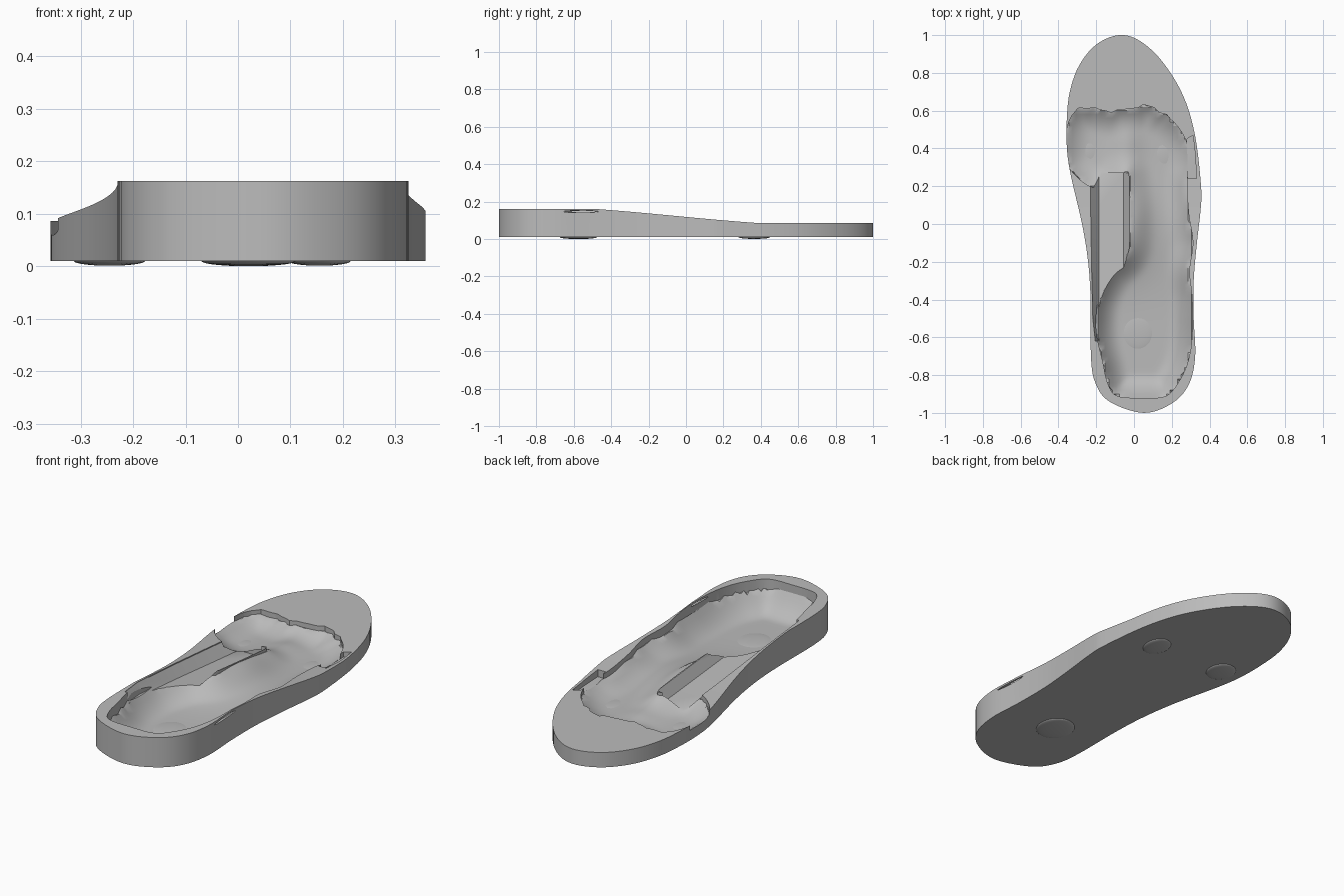
import bpy, bmesh, math, random
from mathutils import Vector

random.seed(4)
cube = bpy.data.objects.get("Cube")
if cube:
    bpy.data.objects.remove(cube, do_unlink=True)

grey = bpy.data.materials.new("warm_grey")
grey.use_nodes = True
grey.diffuse_color = (0.5, 0.5, 0.5, 1)
grey.node_tree.nodes["Principled BSDF"].inputs["Base Color"].default_value = (0.5, 0.5, 0.5, 1)


def top(y):
    """Height of the sole: thick heel, ramp, thin forefoot."""
    t = min(1, max(0, (y + 0.5) / 0.88))
    return 0.162 - 0.076 * (0.8 * t + 0.2 * t * t * (3 - 2 * t))


def smooth_loop(points, steps=5):
    """Closed Catmull-Rom curve through the points."""
    p = [Vector(q) for q in points]
    n, out = len(p), []
    for i in range(n):
        a, b, c, d = p[i - 1], p[i], p[(i + 1) % n], p[(i + 2) % n]
        for k in range(steps):
            t = k / steps
            out.append(0.5 * (2 * b + (c - a) * t + (2 * a - 5 * b + 4 * c - d) * t**2
                              + (3 * b - a - 3 * c + d) * t**3))
    return out


def to_object(name, bm):
    bmesh.ops.recalc_face_normals(bm, faces=bm.faces)
    me = bpy.data.meshes.new(name)
    bm.to_mesh(me)
    bm.free()
    me.materials.append(grey)
    ob = bpy.data.objects.new(name, me)
    bpy.context.collection.objects.link(ob)
    return ob


def prism(loop, low, high):
    """Upright solid with the loop as its plan."""
    bm = bmesh.new()
    face = bm.faces.new([bm.verts.new((q.x, q.y, low)) for q in loop])
    res = bmesh.ops.extrude_face_region(bm, geom=[face])
    for v in res["geom"]:
        if isinstance(v, bmesh.types.BMVert):
            v.co.z = high
    return bm


def activate(ob):
    bpy.ops.object.select_all(action="DESELECT")
    ob.select_set(True)
    bpy.context.view_layer.objects.active = ob


def combine(ob, cutter, operation):
    cutter.hide_render = True
    mod = ob.modifiers.new(operation.lower(), "BOOLEAN")
    mod.operation, mod.object, mod.solver = operation, cutter, "EXACT"
    activate(ob)
    bpy.ops.object.modifier_apply(modifier=mod.name)
    bpy.data.objects.remove(cutter, do_unlink=True)


# Sole slab with ramped top
sole_plan = smooth_loop([
    (-0.08, 1), (-0.2, 0.95), (-0.29, 0.84), (-0.34, 0.7), (-0.356, 0.55), (-0.355, 0.4),
    (-0.335, 0.26), (-0.275, 0), (-0.243, -0.2), (-0.23, -0.4), (-0.228, -0.7),
    (-0.205, -0.84), (-0.13, -0.94), (0.05, -1), (0.2, -0.95), (0.29, -0.85),
    (0.324, -0.7), (0.316, -0.5), (0.316, -0.3), (0.333, -0.1), (0.353, 0.08),
    (0.355, 0.2), (0.323, 0.47), (0.26, 0.68), (0.15, 0.86), (0.03, 0.97)])
bm = prism(sole_plan, 0.01, 0.16)
for i in range(24):
    bmesh.ops.bisect_plane(bm, geom=bm.verts[:] + bm.edges[:] + bm.faces[:],
                           plane_co=(0, -0.5 + i * 0.04, 0), plane_no=(0, 1, 0))
for v in bm.verts:
    if v.co.z > 0.1:
        v.co.z = top(v.co.y)
sole = to_object("sole", bm)

# Footprint plan, with a ragged toe edge
foot_plan = smooth_loop([
    (0.05, -0.92), (-0.09, -0.91), (-0.14, -0.84), (-0.165, -0.73), (-0.195, -0.6),
    (-0.2, -0.48), (-0.18, -0.37), (-0.12, -0.25), (-0.03, -0.15), (-0.02, 0),
    (-0.02, 0.15), (-0.035, 0.28), (-0.12, 0.21), (-0.2, 0.19), (-0.28, 0.23),
    (-0.347, 0.31), (-0.36, 0.42), (-0.345, 0.54), (-0.28, 0.615), (-0.15, 0.585),
    (0, 0.615), (0.11, 0.6), (0.21, 0.54), (0.275, 0.44), (0.293, 0.33), (0.28, 0.22),
    (0.29, 0.05), (0.312, -0.1), (0.293, -0.25), (0.308, -0.4), (0.307, -0.6),
    (0.285, -0.73), (0.24, -0.83), (0.17, -0.91)])
for q in foot_plan:
    if q.y > 0.56:
        q.y += random.uniform(-0.005, 0.02)


def edge_distance(p):
    best = 9
    for a, b in zip(foot_plan, foot_plan[1:] + foot_plan[:1]):
        ab = b - a
        t = min(1, max(0, (p - a).dot(ab) / max(ab.length_squared, 1e-9)))
        best = min(best, (p - a - ab * t).length)
    return best


def footbed(x, y):
    """Floor of the footprint: low heel and ball, raised arch, curled rim."""
    arch = 0.075 * math.exp(-((x + 0.05) / 0.13) ** 2 - ((y - 0.03) / 0.22) ** 2)
    middle = 0.02 * math.exp(-((y + 0.08) / 0.25) ** 2)
    toes = 0.025 * math.exp(-((x + 0.04) / 0.08) ** 2 - ((y - 0.42) / 0.15) ** 2)
    base = 0.015 + arch + middle + toes
    curl = max(0, 1 - edge_distance(Vector((x, y))) / 0.13) ** 2
    return base + max(0, top(y) - base) * 0.72 * curl


# Footprint cutter: sculpted floor trimmed to the plan
bm = bmesh.new()
bmesh.ops.create_grid(bm, x_segments=44, y_segments=100, size=1)
for v in bm.verts:
    v.co.x *= 0.42
    v.co.z = footbed(v.co.x, v.co.y)
res = bmesh.ops.extrude_face_region(bm, geom=bm.faces[:])
for v in res["geom"]:
    if isinstance(v, bmesh.types.BMVert):
        v.co.z = 0.3
foot = to_object("footprint_cutter", bm)
combine(foot, to_object("foot_plan", prism(foot_plan, -0.1, 0.25)), "INTERSECT")
combine(sole, foot, "DIFFERENCE")

# Arch trough with sloping sides
bm = bmesh.new()
rows = []
for y, left in ((-0.62, -0.205), (-0.5, -0.218), (-0.2, -0.225), (0.1, -0.23), (0.27, -0.23)):
    h = top(y)
    section = ((left, 0.3), (left, h - 0.005), (-0.185, h - 0.055),
               (-0.055, h - 0.055), (-0.025, h), (-0.025, 0.3))
    rows.append([bm.verts.new((x, y, z)) for x, z in section])
for a, b in zip(rows, rows[1:]):
    for i in range(len(a)):
        j = (i + 1) % len(a)
        bm.faces.new((a[i], a[j], b[j], b[i]))
bm.faces.new(rows[0])
bm.faces.new(rows[-1])
combine(sole, to_object("trough_cutter", bm), "DIFFERENCE")

# Nick in the outer rim
nick = [Vector(q) for q in ((0.285, 0.24), (0.33, 0.24), (0.325, 0.36), (0.312, 0.47), (0.28, 0.45))]
combine(sole, to_object("nick_cutter", prism(nick, 0.06, 0.3)), "DIFFERENCE")


def ellipsoid(name, centre, size):
    bm = bmesh.new()
    bmesh.ops.create_uvsphere(bm, u_segments=28, v_segments=14, radius=1)
    for v in bm.verts:
        v.co = Vector(c + a * s for c, a, s in zip(centre, v.co, size))
    return to_object(name, bm)


# Thin slit in the outer heel wall
combine(sole, ellipsoid("slit_cutter", (0.318, -0.565, 0.147), (0.014, 0.1, 0.006)), "DIFFERENCE")

# Shallow pads showing under and inside the sole
pads = [ellipsoid("heel_pad", (0.02, -0.575, 0.01), (0.09, 0.1, 0.01)),
        ellipsoid("inner_ball_pad", (-0.245, 0.37, 0.01), (0.068, 0.08, 0.009)),
        ellipsoid("outer_ball_pad", (0.155, 0.36, 0.01), (0.06, 0.08, 0.009))]
for ob in [sole] + pads:
    activate(ob)
    bpy.ops.object.shade_smooth_by_angle(angle=math.radians(30))
